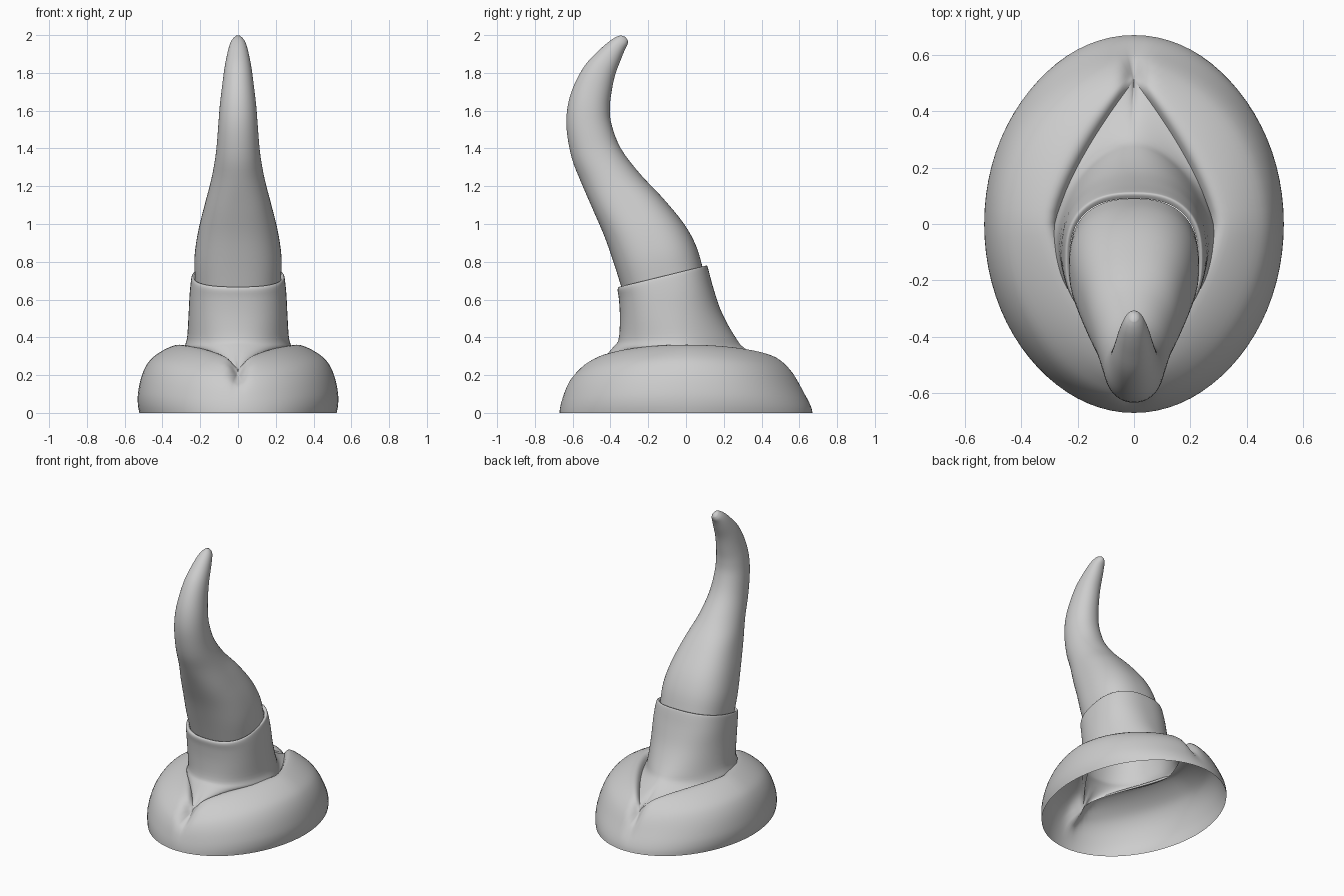
import bpy, bmesh, math
from mathutils import Vector

if "Cube" in bpy.data.objects:
    bpy.data.objects.remove(bpy.data.objects["Cube"])

N = 80  # points around every ring

grey = bpy.data.materials.new("plain grey")
grey.diffuse_color = (0.61, 0.61, 0.61, 1)
grey.use_nodes = True
grey.node_tree.nodes["Principled BSDF"].inputs["Base Color"].default_value = grey.diffuse_color


def spow(v, p):
    return math.copysign(abs(v) ** p, v)


def angles():
    return [2 * math.pi * i / N for i in range(N)]


def ring(f, b, hx, zf, zb, n=2.3, wf=0.0, wb=0.0):
    """Ring from front y to back y; wf/wb blend its halves into a pointed leaf."""
    pts, yc, hy = [], (f + b) / 2, (b - f) / 2
    for a in angles():
        s, c = math.sin(a), -math.cos(a)
        w = wb if c > 0 else wf
        x = (1 - w) * spow(s, 2 / n) + w * math.copysign(1 - abs(c) ** 1.4, s)
        y = (1 - w) * spow(c, 2 / n) + w * c
        pts.append(Vector((hx * x, yc + hy * y, zf + (zb - zf) * (y + 1) / 2)))
    return pts


def smooth_rings(rings, steps):
    """Catmull-Rom interpolation between rings."""
    out = []
    for k in range(len(rings) - 1):
        quad = [rings[max(0, min(len(rings) - 1, k + d))] for d in (-1, 0, 1, 2)]
        for j in range(steps):
            t = j / steps
            out.append([0.5 * (2 * p1 + (p2 - p0) * t + (2 * p0 - 5 * p1 + 4 * p2 - p3) * t * t
                               + (3 * p1 - p0 - 3 * p2 + p3) * t ** 3)
                        for p0, p1, p2, p3 in zip(*quad)])
    out.append(rings[-1])
    return out


def loft(name, rings, tip=None):
    bm = bmesh.new()
    loops = [[bm.verts.new(p) for p in r] for r in rings]
    for lo, hi in zip(loops, loops[1:]):
        for i in range(N):
            j = (i + 1) % N
            bm.faces.new((lo[i], lo[j], hi[j], hi[i]))
    if tip:
        t = bm.verts.new(tip)
        for i in range(N):
            bm.faces.new((loops[-1][i], loops[-1][(i + 1) % N], t))
    for face in bm.faces:
        face.smooth = True
    mesh = bpy.data.meshes.new(name)
    bm.to_mesh(mesh)
    bm.free()
    mesh.materials.append(grey)
    obj = bpy.data.objects.new(name, mesh)
    bpy.context.collection.objects.link(obj)
    return obj


# Two-lobed open base: bulging profile swept from the oval rim to a leaf-shaped opening
# Profile: inward travel at the sides, at the front end, at the back end, height fraction
opening = ring(-0.50, 0.51, 0.275, 0, 0, wf=1, wb=1)
profile = [(0.03, 0, 0, 0), (0, 0.02, 0.04, 0.12), (0, 0.07, 0.14, 0.28),
           (0.06, 0.17, 0.32, 0.5), (0.16, 0.30, 0.47, 0.68), (0.3, 0.46, 0.60, 0.81),
           (0.55, 0.65, 0.75, 0.93), (0.80, 0.85, 0.88, 1.0), (0.93, 0.94, 0.95, 0.98),
           (1, 1, 1, 0.90)]
base = []
for side, front, back, v in profile:
    row = []
    for a, q in zip(angles(), opening):
        s, c = abs(math.sin(a)), -math.cos(a)
        end = back if c > 0 else front
        k = abs(c) ** 3
        p = Vector((0.53 * math.sin(a), 0.67 * c, 0)).lerp(q, side * (1 - k) + end * k)
        crest = 0.24 + 0.12 * s
        depth = 0.22 * min(1, v * 1.2) * (1 - (side if v > 0.5 else 0) ** 8)
        p.z = crest * v * (1 - depth * math.exp(-(p.x / 0.035) ** 2))
        row.append(p)
    base.append(row)
loft("lobed_base", smooth_rings(base, 3))

# Collar: flares from the leaf-shaped opening up to a tilted, rolled lip
collar = [base[-1],
          ring(-0.388, 0.320, 0.287, 0.345, 0.335, 2.1, 0.12, 0.5),
          ring(-0.357, 0.262, 0.270, 0.390, 0.400, 2.2, 0.04, 0.32),
          ring(-0.350, 0.190, 0.262, 0.500, 0.530, 2.3, 0, 0.12),
          ring(-0.355, 0.145, 0.256, 0.600, 0.660, 2.4),
          ring(-0.362, 0.118, 0.248, 0.650, 0.760, 2.5),
          ring(-0.354, 0.108, 0.240, 0.667, 0.780, 2.5),
          ring(-0.338, 0.090, 0.228, 0.660, 0.770, 2.5)]
loft("collar", smooth_rings(collar, 4))

# Curved horn: front y, front z, back y, back z, half width
sections = [(-0.338, 0.652, 0.090, 0.762, 0.228), (-0.378, 0.78, 0.055, 0.88, 0.230),
            (-0.430, 0.93, -0.010, 1.00, 0.210), (-0.490, 1.07, -0.125, 1.14, 0.175),
            (-0.555, 1.22, -0.243, 1.265, 0.140), (-0.605, 1.35, -0.345, 1.40, 0.117),
            (-0.632, 1.50, -0.395, 1.53, 0.105), (-0.627, 1.62, -0.403, 1.62, 0.097),
            (-0.595, 1.73, -0.394, 1.70, 0.086), (-0.535, 1.84, -0.375, 1.79, 0.073),
            (-0.460, 1.92, -0.345, 1.87, 0.058), (-0.405, 1.968, -0.325, 1.92, 0.045),
            (-0.370, 1.990, -0.310, 1.95, 0.032), (-0.345, 1.999, -0.307, 1.97, 0.017)]
horn = [ring(f, b, hx, zf, zb, 2.4 if k < 4 else 2.1)
        for k, (f, zf, b, zb, hx) in enumerate(sections)]
loft("curved_horn", smooth_rings(horn, 4), tip=(0, -0.321, 1.991))
